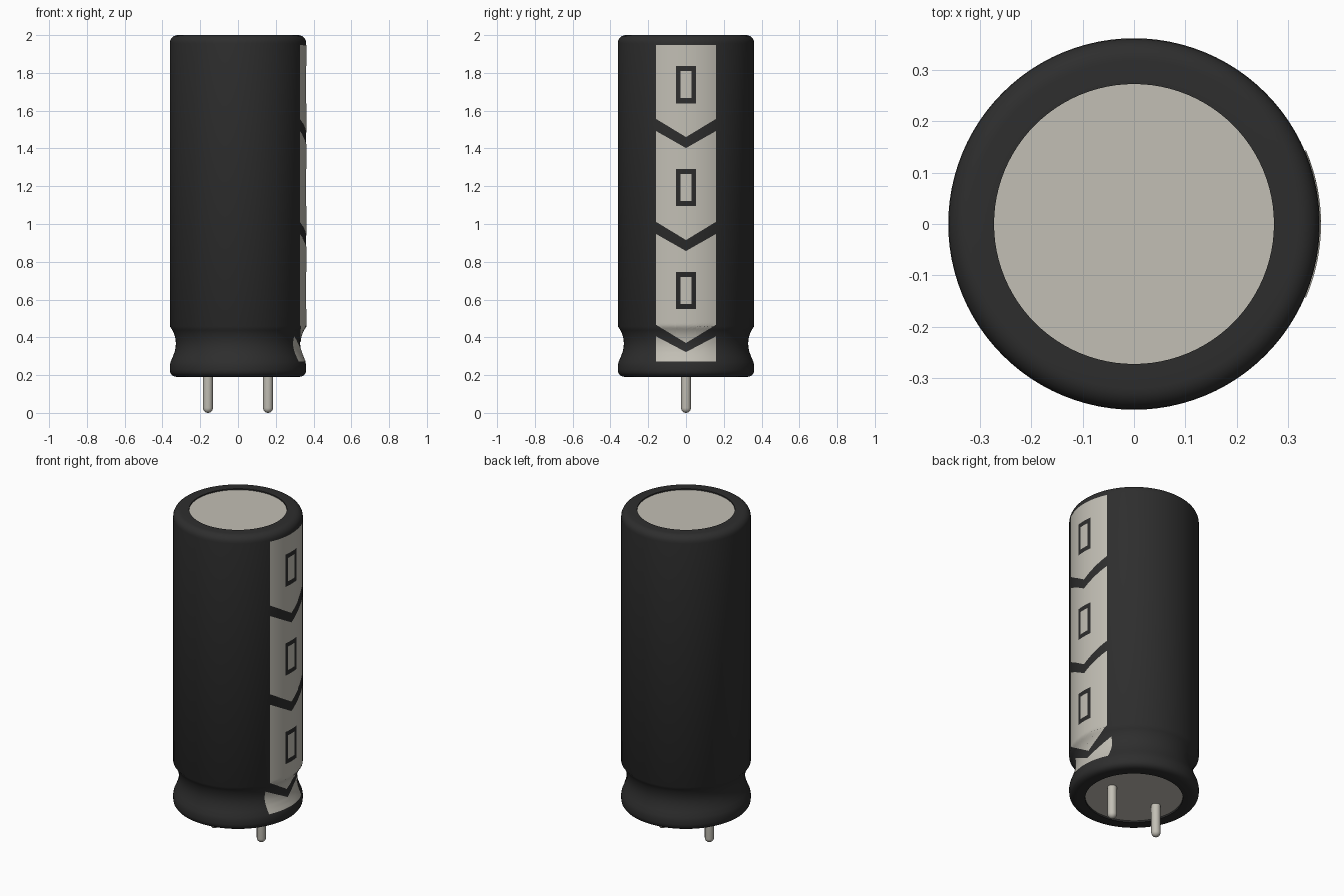
import bpy, bmesh, math

cube = bpy.data.objects.get("Cube")
if cube:
    bpy.data.objects.remove(cube, do_unlink=True)


def material(name, rgb):
    m = bpy.data.materials.new(name)
    m.use_nodes = True
    m.diffuse_color = (*rgb, 1)
    bsdf = m.node_tree.nodes["Principled BSDF"]
    bsdf.inputs["Base Color"].default_value = (*rgb, 1)
    bsdf.inputs["Roughness"].default_value = 0.5
    return m


black = material("black_sleeve", (0.027, 0.027, 0.027))
silver = material("warm_silver", (0.54, 0.52, 0.46))


def finish(name, bm, mat):
    bmesh.ops.remove_doubles(bm, verts=bm.verts, dist=1e-5)
    me = bpy.data.meshes.new(name)
    bm.to_mesh(me)
    bm.free()
    me.materials.append(mat)
    ob = bpy.data.objects.new(name, me)
    bpy.context.collection.objects.link(ob)
    bpy.ops.object.select_all(action="DESELECT")
    bpy.context.view_layer.objects.active = ob
    ob.select_set(True)
    bpy.ops.object.shade_smooth_by_angle(angle=math.radians(40))
    return ob


def lathe(name, profile, mat, segments=96, x=0.0):
    """Revolve (radius, z) points, listed bottom to top, about a vertical axis."""
    bm = bmesh.new()
    rings = []
    for r, z in profile:
        if r == 0:
            rings.append([bm.verts.new((x, 0, z))] * segments)
        else:
            rings.append([bm.verts.new((x + r * math.cos(a), r * math.sin(a), z))
                          for a in (2 * math.pi * i / segments for i in range(segments))])
    for lo, hi in zip(rings, rings[1:]):
        for i in range(segments):
            k = (i + 1) % segments
            corners = list(dict.fromkeys((lo[i], lo[k], hi[k], hi[i])))
            if len(corners) > 2:
                bm.faces.new(corners)
    return finish(name, bm, mat)


# Sleeve: rounded bottom lip, crimped groove, straight wall, rounded top lip
R = 0.361
wall = [(0.335, 0.192), (0.350, 0.200), (0.359, 0.213), (R, 0.228), (R, 0.250),
        (0.357, 0.270), (0.345, 0.297), (0.335, 0.325), (0.330, 0.350),
        (0.329, 0.370), (0.331, 0.392), (0.338, 0.418), (0.347, 0.438),
        (R, 0.458), (R, 1.956)]
top_lip = [(R - 0.042 + 0.042 * math.cos(a), 1.958 + 0.042 * math.sin(a))
           for a in (math.radians(15 * i) for i in range(1, 7))]
sleeve = [(0.272, 0.205), (0.272, 0.19), (0.318, 0.19)] + wall + top_lip
sleeve += [(0.272, 2.0), (0.272, 1.99)]
lathe("sleeve", sleeve, black)

# Metal can showing at both ends
lathe("can", [(0, 0.2), (0.274, 0.2), (0.274, 1.993), (0, 1.993)], silver)

# Two round-ended leads
PIN = 0.026
tip = [(PIN * math.sin(a), PIN - PIN * math.cos(a))
       for a in (math.radians(15 * i) for i in range(7))]
for side, px in (("left", 0.159), ("right", -0.159)):
    lathe(side + "_lead", tip + [(PIN, 0.22), (0, 0.22)], silver, 24, px)


def wall_radius(z):
    for (r0, z0), (r1, z1) in zip(wall, wall[1:]):
        if z0 <= z <= z1:
            return r0 + (r1 - r0) * (z - z0) / (z1 - z0)
    return R


def patch(bm, y0, y1, bottom, top):
    """Thin plate hugging the wall between two height functions of y."""
    cols = max(1, math.ceil((y1 - y0) / 0.0135))
    rows = max(1, math.ceil((top(y0) - bottom(y0)) / 0.012))
    grid = []
    for j in range(rows + 1):
        line = []
        for i in range(cols + 1):
            y = y0 + (y1 - y0) * i / cols
            z = bottom(y) + (top(y) - bottom(y)) * j / rows
            r = wall_radius(z) + 0.0025
            line.append(bm.verts.new((math.sqrt(r * r - y * y), y, z)))
        grid.append(line)
    for lo, hi in zip(grid, grid[1:]):
        for i in range(cols):
            bm.faces.new((lo[i], lo[i + 1], hi[i + 1], hi[i]))


def level(z):
    return lambda y: z


HALF = 0.158


def vee(edge, centre):
    return lambda y: centre + (edge - centre) * abs(y) / HALF


# Polarity stripe: three arrow panels, each with a rectangular frame cut out
PERIOD = 0.545
OUT_Y, IN_Y, OUT_Z, IN_Z = 0.053, 0.030, 0.099, 0.072
for n in range(3):
    drop = PERIOD * n
    mid = 1.738 - drop
    bottom = vee(1.556 - drop, 1.460 - drop)
    top = level(1.948) if n == 0 else vee(2.037 - drop, 1.947 - drop)
    bm = bmesh.new()
    for y0, y1 in ((-HALF, -OUT_Y), (OUT_Y, HALF)):
        patch(bm, y0, y1, bottom, top)
    for y0, y1 in ((-OUT_Y, 0), (0, OUT_Y)):
        patch(bm, y0, y1, bottom, level(mid - OUT_Z))
        patch(bm, y0, y1, level(mid + OUT_Z), top)
    patch(bm, -IN_Y, IN_Y, level(mid - IN_Z), level(mid + IN_Z))
    finish(f"stripe_panel_{n + 1}", bm, silver)

# Last stripe panel, inside the groove
bm = bmesh.new()
for y0, y1 in ((-HALF, 0), (0, HALF)):
    patch(bm, y0, y1, level(0.272), vee(0.405, 0.322))
finish("stripe_panel_bottom", bm, silver)
